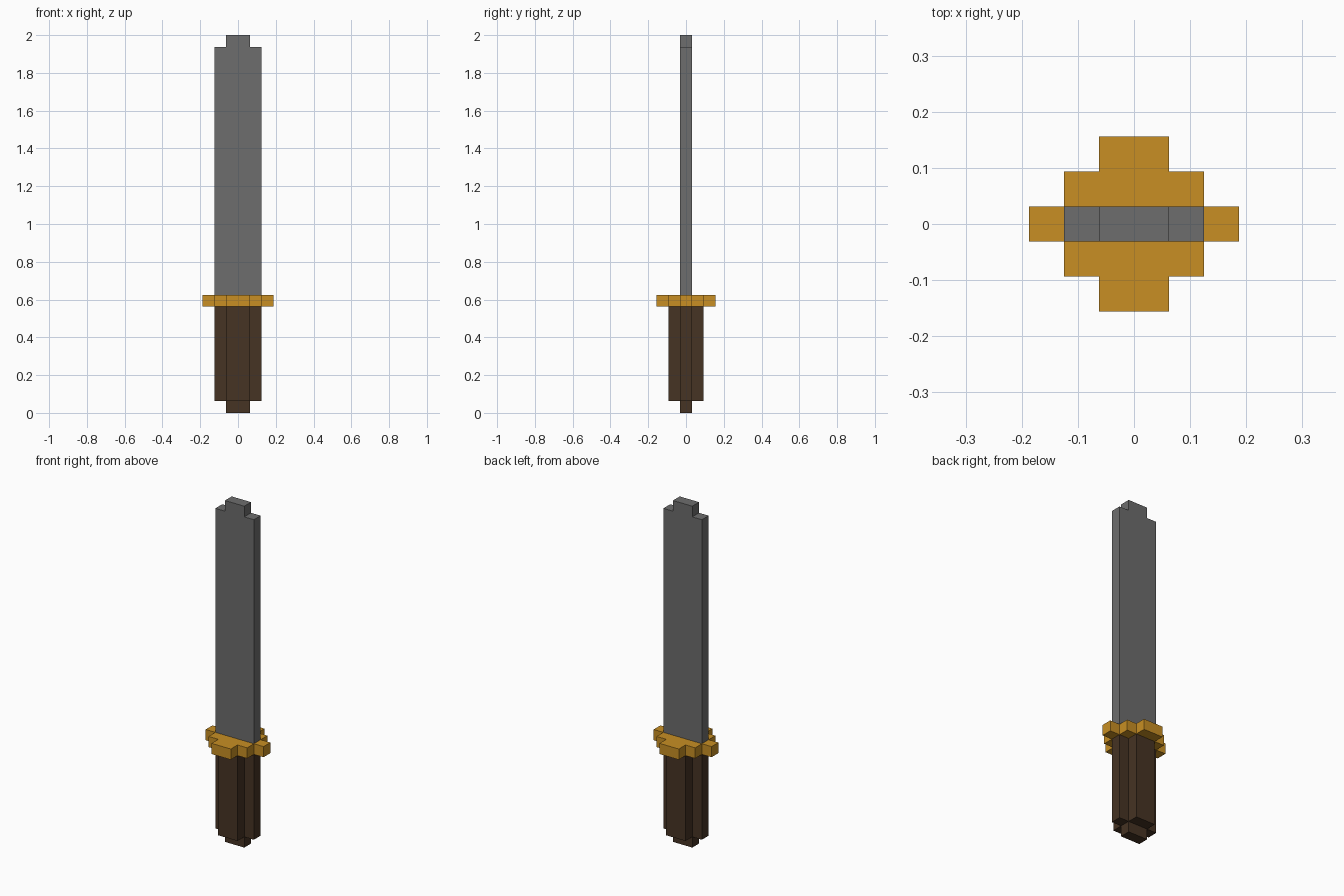
import bpy
import bmesh
from mathutils import Vector

U = 2 / 32  # one block of the grid the model is built on

cube = bpy.data.objects.get("Cube")
if cube:
    bpy.data.objects.remove(cube, do_unlink=True)


def material(name, rgb):
    mat = bpy.data.materials.new(name)
    mat.use_nodes = True
    mat.diffuse_color = (*rgb, 1)
    bsdf = next(n for n in mat.node_tree.nodes if n.type == "BSDF_PRINCIPLED")
    bsdf.inputs["Base Color"].default_value = (*rgb, 1)
    return mat


def prism(name, points, depth, mat):
    """Extrude a flat outline, both given in blocks, along the depth vector."""
    bm = bmesh.new()
    face = bm.faces.new([bm.verts.new(Vector(p) * U) for p in points])
    result = bmesh.ops.extrude_face_region(bm, geom=[face], use_keep_orig=True)
    moved = [v for v in result["geom"] if isinstance(v, bmesh.types.BMVert)]
    bmesh.ops.translate(bm, verts=moved, vec=Vector(depth) * U)
    bmesh.ops.recalc_face_normals(bm, faces=bm.faces)
    mesh = bpy.data.meshes.new(name)
    bm.to_mesh(mesh)
    bm.free()
    mesh.materials.append(mat)
    obj = bpy.data.objects.new(name, mesh)
    bpy.context.collection.objects.link(obj)
    return obj


def stepped_outline(steps, z):
    """Mirror a staircase of (half width, half depth) corners into four quadrants."""
    quarter = []
    for i, (x, y) in enumerate(steps):
        if i:
            quarter.append((x, steps[i - 1][1]))
        quarter.append((x, y))
    half = quarter + [(-x, y) for x, y in reversed(quarter)]
    return [(x, y, z) for x, y in half + [(-x, -y) for x, y in half]]


steel = material("grey steel", (0.153, 0.153, 0.153))
gold = material("gold", (0.58, 0.275, 0.017))
wood = material("dark brown wood", (0.061, 0.033, 0.017))

# Grip: end block below a cross-shaped shaft
prism("pommel", stepped_outline([(1, 0.5)], 0), (0, 0, 1), wood)
prism("grip", stepped_outline([(2, 0.5), (1, 1.5)], 1), (0, 0, 8), wood)

# Guard: stepped plate
prism("guard", stepped_outline([(3, 0.5), (2, 1.5), (1, 2.5)], 9), (0, 0, 1), gold)

# Blade: half profile with a stepped tip, mirrored and given thickness
side = [(2, 10), (2, 31), (1, 31), (1, 32)]
profile = side + [(-x, z) for x, z in reversed(side)]
prism("blade", [(x, -0.5, z) for x, z in profile], (0, 1, 0), steel)
